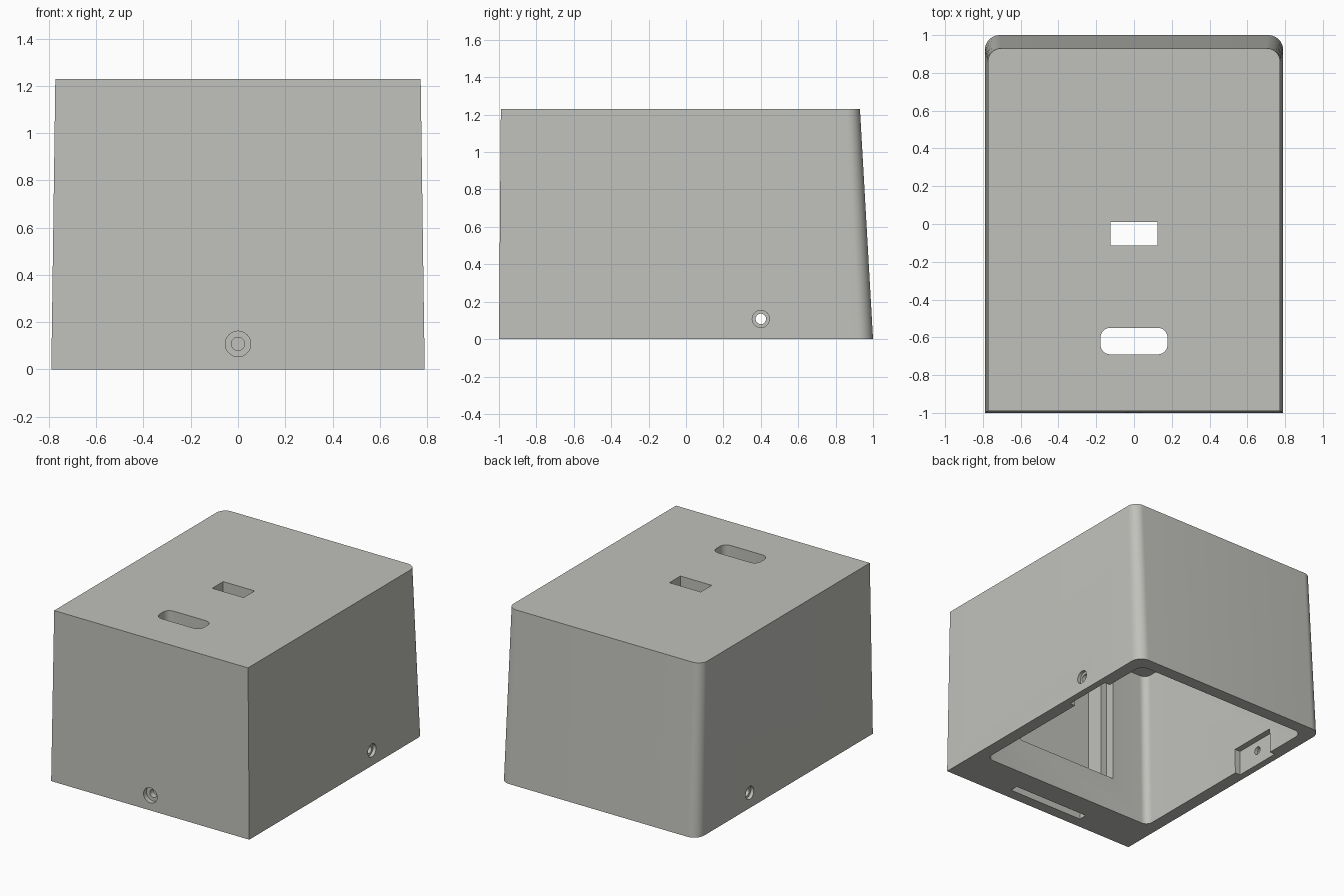
import bpy, bmesh, math
from mathutils import Matrix, Vector

if "Cube" in bpy.data.objects:
    bpy.data.objects.remove(bpy.data.objects["Cube"])

grey = bpy.data.materials.new("warm_grey")
grey.diffuse_color = (0.53, 0.53, 0.50, 1)
grey.use_nodes = True
grey.node_tree.nodes["Principled BSDF"].inputs["Base Color"].default_value = grey.diffuse_color


def outline(x, y0, y1, rf, rb, seg=10):
    """Rectangle outline with front and back corner radii."""
    pts = []
    for cx, cy, r, start in ((x, y1, rb, 0), (-x, y1, rb, 90),
                             (-x, y0, rf, 180), (x, y0, rf, 270)):
        if r == 0:
            pts.append((cx, cy))
            continue
        ox = cx - math.copysign(r, cx)
        oy = cy - r if start < 180 else cy + r
        for i in range(seg + 1):
            a = math.radians(start + 90 * i / seg)
            pts.append((ox + r * math.cos(a), oy + r * math.sin(a)))
    return pts


def finish(name, bm):
    bmesh.ops.recalc_face_normals(bm, faces=bm.faces[:])
    me = bpy.data.meshes.new(name)
    bm.to_mesh(me)
    bm.free()
    me.materials.append(grey)
    ob = bpy.data.objects.new(name, me)
    bpy.context.collection.objects.link(ob)
    return ob


def loft(name, low, high, z0, z1):
    """Solid between two outlines with the same point count."""
    bm = bmesh.new()
    a = [bm.verts.new((x, y, z0)) for x, y in low]
    b = [bm.verts.new((x, y, z1)) for x, y in high]
    n = len(a)
    bm.faces.new(a[::-1])
    bm.faces.new(b)
    for i in range(n):
        j = (i + 1) % n
        bm.faces.new((a[i], a[j], b[j], b[i]))
    return finish(name, bm)


def prism(name, x, y0, y1, z0, z1, r=0):
    o = outline(x, y0, y1, r, r)
    return loft(name, o, o, z0, z1)


def rod(name, start, end, r):
    """Cylinder between two points."""
    s, e = Vector(start), Vector(end)
    bm = bmesh.new()
    m = Matrix.Translation((s + e) / 2) @ (e - s).to_track_quat('Z', 'Y').to_matrix().to_4x4()
    bmesh.ops.create_cone(bm, cap_ends=True, segments=32, radius1=r, radius2=r,
                          depth=(e - s).length, matrix=m)
    return finish(name, bm)


# Tapered outer body, square at the front and rounded at the back
housing = loft("housing", outline(0.79, -1.0, 1.0, 0, 0.08),
               outline(0.773, -0.99, 0.93, 0, 0.07), 0, 1.23)

cutters = [
    # Main cavity, open below
    loft("cavity", outline(0.70, -0.695, 0.915, 0.05, 0.06),
         outline(0.684, -0.695, 0.845, 0.05, 0.06), -0.1, 1.13),
    # Stepped pocket in the thick front wall
    prism("pocket_step", 0.40, -0.76, -0.6, 0.25, 1.05),
    prism("pocket_deep", 0.35, -0.89, -0.6, 0.27, 1.03),
    # Slot for a tab under the front wall
    prism("tab_slot", 0.30, -0.92, -0.86, -0.1, 0.2),
    # Openings in the top
    prism("top_window", 0.125, -0.115, 0.01, 1.0, 1.4),
    prism("top_slot", 0.177, -0.69, -0.55, 1.0, 1.4, 0.05),
    # Front screw hole
    rod("front_hole", (0, -1.1, 0.108), (0, -0.88, 0.108), 0.028),
    rod("front_counterbore", (0, -1.1, 0.108), (0, -0.965, 0.108), 0.054),
    # Tab recesses on both inner side walls
    prism("side_recess", 0.74, 0.22, 0.58, -0.1, 0.18),
    # Side screw holes
    rod("side_hole", (-1, 0.4, 0.108), (1, 0.4, 0.108), 0.028),
]
for s in (-1, 1):
    cutters.append(rod("side_counterbore", (s, 0.4, 0.108), (s * 0.765, 0.4, 0.108), 0.046))

bpy.context.view_layer.objects.active = housing
for c in cutters:
    mod = housing.modifiers.new(c.name, 'BOOLEAN')
    mod.operation = 'DIFFERENCE'
    mod.solver = 'EXACT'
    mod.object = c
    bpy.ops.object.modifier_apply(modifier=mod.name)
for c in cutters:
    bpy.data.objects.remove(c)

bpy.ops.object.select_all(action='DESELECT')
housing.select_set(True)
bpy.ops.object.shade_smooth_by_angle(angle=math.radians(30))
